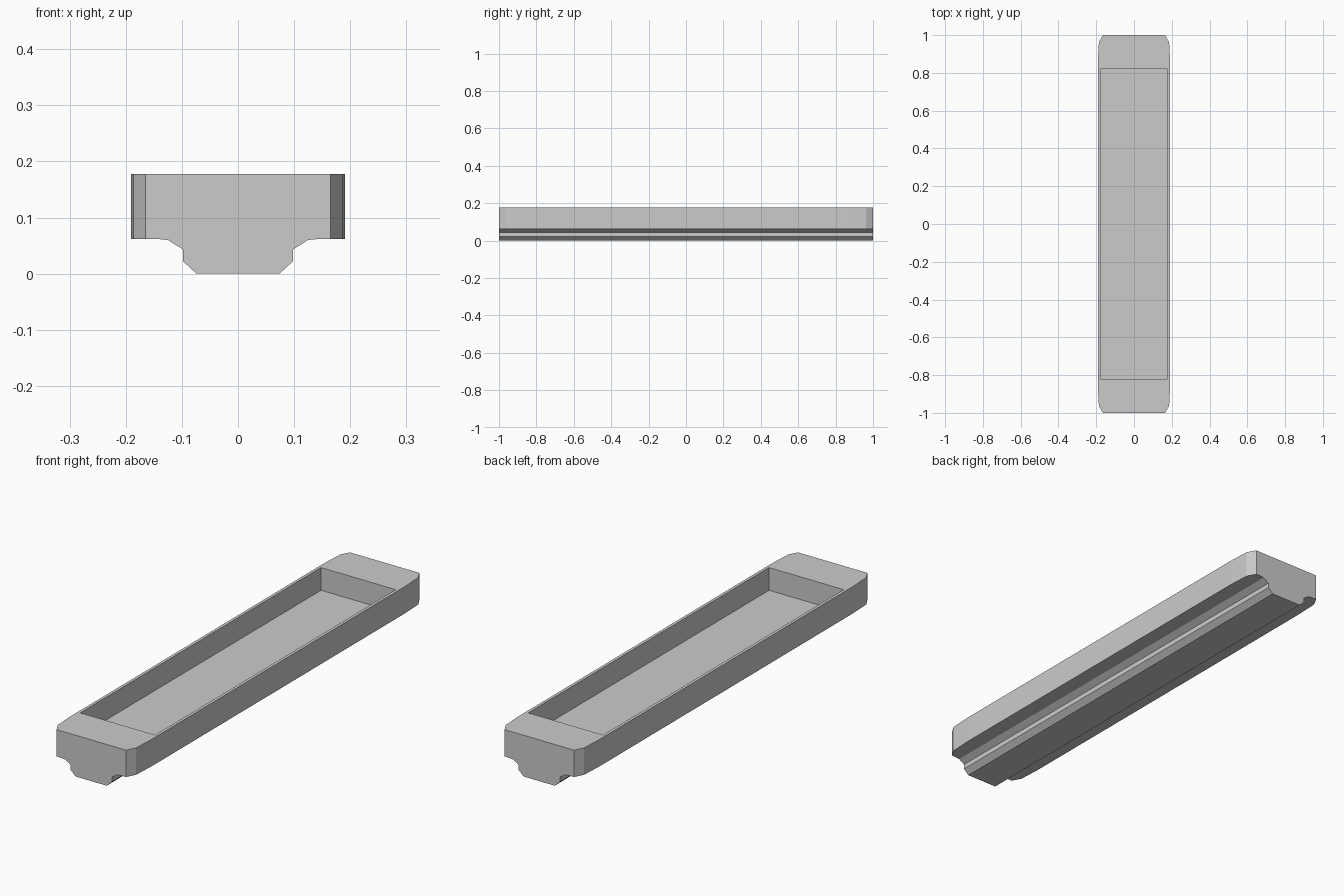
import bpy, bmesh
from mathutils import Vector

if "Cube" in bpy.data.objects:
    bpy.data.objects.remove(bpy.data.objects["Cube"], do_unlink=True)

grey = bpy.data.materials.new("light_grey")
grey.use_nodes = True
grey.diffuse_color = (0.6, 0.6, 0.6, 1)
grey.node_tree.nodes["Principled BSDF"].inputs["Base Color"].default_value = grey.diffuse_color


def prism(name, points, offset):
    """Solid made by extruding a flat outline along an offset."""
    bm = bmesh.new()
    face = bm.faces.new([bm.verts.new(p) for p in points])
    new = bmesh.ops.extrude_face_region(bm, geom=[face])["geom"]
    moved = [v for v in new if isinstance(v, bmesh.types.BMVert)]
    bmesh.ops.translate(bm, verts=moved, vec=Vector(offset))
    bmesh.ops.recalc_face_normals(bm, faces=bm.faces)
    mesh = bpy.data.meshes.new(name)
    bm.to_mesh(mesh)
    bm.free()
    mesh.materials.append(grey)
    obj = bpy.data.objects.new(name, mesh)
    bpy.context.collection.objects.link(obj)
    return obj


def cut(target, tool, operation):
    """Apply a boolean, then discard its tool."""
    tool.hide_render = True
    mod = target.modifiers.new(tool.name, "BOOLEAN")
    mod.operation, mod.object, mod.solver = operation, tool, "EXACT"
    bpy.context.view_layer.objects.active = target
    bpy.ops.object.modifier_apply(modifier=mod.name)
    bpy.data.objects.remove(tool, do_unlink=True)


# Cross-section with the stepped rail underneath
TOP = 0.178
half = [(0.074, 0), (0.098, 0.022), (0.098, 0.043), (0.125, 0.06),
        (0.145, 0.062), (0.25, 0.062), (0.25, TOP)]
section = half + [(-x, z) for x, z in reversed(half)]
tray = prism("tray", [(x, -1.1, z) for x, z in section], (0, 2.2, 0))

# Plan outline with softened corners
corner = [(0.191, 0.865), (0.186, 0.962), (0.165, 1.0)]
side = [(x, -y) for x, y in reversed(corner)] + corner
plan = side + [(-x, -y) for x, y in side]
cut(tray, prism("plan_outline", [(x, y, -0.1) for x, y in plan], (0, 0, 0.4)), "INTERSECT")

# Rectangular pocket in the top
px, py, floor = 0.178, 0.82, 0.08
pocket = [(-px, -py, floor), (px, -py, floor), (px, py, floor), (-px, py, floor)]
cut(tray, prism("pocket", pocket, (0, 0, 0.2)), "DIFFERENCE")
